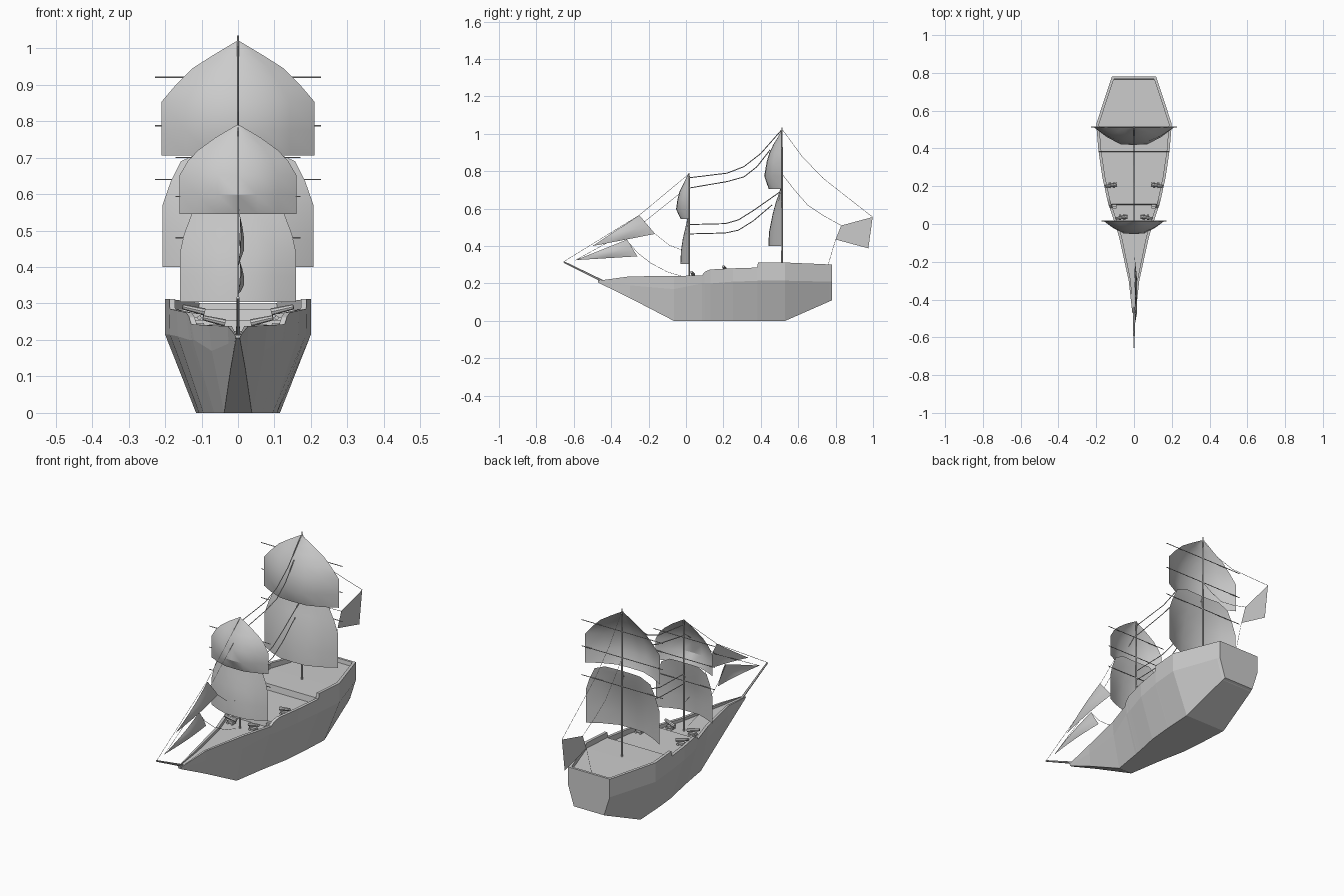
import bpy, bmesh, math
from mathutils import Vector, Matrix

if "Cube" in bpy.data.objects:
    bpy.data.objects.remove(bpy.data.objects["Cube"])


def finish(name, bm, smooth=None):
    bmesh.ops.recalc_face_normals(bm, faces=bm.faces)
    me = bpy.data.meshes.new(name)
    bm.to_mesh(me)
    bm.free()
    if smooth:
        me.shade_smooth()
        me.set_sharp_from_angle(angle=math.radians(smooth))
    ob = bpy.data.objects.new(name, me)
    bpy.context.collection.objects.link(ob)
    return ob


def add_rod(bm, a, b, r1, r2=None, sides=6):
    a, b = Vector(a), Vector(b)
    d = b - a
    m = Matrix.Translation((a + b) / 2) @ d.to_track_quat('Z', 'Y').to_matrix().to_4x4()
    bmesh.ops.create_cone(bm, cap_ends=True, segments=sides, radius1=r1,
                          radius2=r1 if r2 is None else r2, depth=d.length, matrix=m)


def rod(name, a, b, r1, r2=None, sides=6):
    bm = bmesh.new()
    add_rod(bm, a, b, r1, r2, sides)
    return finish(name, bm)


def rope(name, pts, r=0.001):
    """Rope in the centre plane through (y, z) points."""
    bm = bmesh.new()
    for p, q in zip(pts, pts[1:]):
        add_rod(bm, (0, *p), (0, *q), r, sides=4)
    return finish(name, bm)


# Hull: y, keel half-width, keel z, side half-width, side z, rail half-width, rail z, deck z
stations = [
    (-.47, .005, .205, .007, .21, .009, .215, .214),
    (-.30, .020, .122, .026, .19, .028, .238, .225),
    (-.065, .038, 0, .072, .17, .080, .240, .225),
    (.085, .062, 0, .120, .20, .128, .243, .225),
    (.100, .065, 0, .125, .20, .134, .262, .225),
    (.105, .066, 0, .126, .20, .135, .265, .255),
    (.13, .070, 0, .133, .20, .142, .275, .255),
    (.25, .095, 0, .165, .21, .168, .281, .255),
    (.38, .107, 0, .186, .214, .187, .285, .255),
    (.385, .107, 0, .187, .215, .188, .312, .285),
    (.53, .115, 0, .200, .215, .200, .312, .285),
    (.765, .088, .103, .122, .21, .122, .302, .282),
    (.768, .087, .105, .121, .21, .121, .302, .302),
    (.78, .085, .11, .117, .21, .117, .302, .302),
]
bm = bmesh.new()
rings = []
for y, hb, zb, hm, zm, ht, zt, zd in stations:
    hi = ht - min(.015, ht * .4)
    half = [(hb, zb), (hm, zm), (ht, zt), (hi, zt), (hi, zd)]
    ring = half + [(-x, z) for x, z in reversed(half)]
    rings.append([bm.verts.new((x, y, z)) for x, z in ring])
for a, b in zip(rings, rings[1:]):
    for i in range(10):
        j = (i + 1) % 10
        bm.faces.new((a[i], a[j], b[j], b[i]))
bm.faces.new(rings[0])
bm.faces.new(rings[-1])
bmesh.ops.remove_doubles(bm, verts=bm.verts, dist=1e-5)
finish("hull", bm)

# Masts and bowsprit
rod("fore_mast", (0, .017, .22), (0, .017, .79), .005, .003)
rod("main_mast", (0, .514, .28), (0, .514, 1.035), .005, .003)
rod("bowsprit", (0, -.44, .21), (0, -.655, .316), .006, .004)

# Yards
for name, y, hw, heights in (("main_yard", .513, .228, (.92, .787, .64)),
                             ("fore_yard", .016, .172, (.70, .593, .48))):
    for z in heights:
        rod(name, (-hw, y, z), (hw, y, z), .002, sides=5)


def square_sail(name, y, rows):
    """Billowing sheet; rows hold height, half-width and forward depth."""
    us = (-1, -.68, -.34, 0, .34, .68, 1)
    belly = (0, .55, .96, 1, .96, .55, 0)
    bm = bmesh.new()
    grid = [[bm.verts.new((u * w, y - d * b, z)) for u, b in zip(us, belly)]
            for z, w, d in rows]
    for a, b in zip(grid, grid[1:]):
        for i in range(len(us) - 1):
            bm.faces.new((a[i], a[i + 1], b[i + 1], b[i]))
    return finish(name, bm, 30)


square_sail("main_top_sail", .51, [(1.02, .003, 0), (.98, .07, .02), (.945, .125, .042),
            (.90, .17, .064), (.853, .21, .078), (.775, .21, .092), (.706, .21, .068)])
square_sail("main_course_sail", .51, [(.715, .10, .005), (.69, .157, .01), (.633, .185, .03),
            (.57, .207, .047), (.475, .207, .066), (.40, .207, .07)])
square_sail("fore_top_sail", .015, [(.79, .003, 0), (.755, .062, .018), (.72, .11, .036),
            (.69, .138, .05), (.652, .16, .06), (.597, .16, .068), (.545, .16, .044)])
square_sail("fore_course_sail", .015, [(.57, .08, .003), (.545, .127, .008), (.49, .148, .02),
            (.44, .159, .032), (.375, .159, .042), (.304, .159, .045)])


def stay_sail(name, head, clew, tack, bulge):
    """Triangular sail in the centre plane with a sideways bulge."""
    bm = bmesh.new()
    n = 5
    h, c, t = (Vector((0, *p)) for p in (head, clew, tack))
    rows = []
    for i in range(n + 1):
        row = []
        for j in range(i + 1):
            u, v = i / n, j / max(i, 1)
            p = t.lerp(h, u).lerp(t.lerp(c, u), v)
            p.x = bulge * math.sin(math.pi * (.15 + .7 * v)) * math.sin(math.pi * u * .9)
            row.append(bm.verts.new(p))
        rows.append(row)
    for a, b in zip(rows, rows[1:]):
        for j in range(len(a)):
            bm.faces.new((a[j], b[j], b[j + 1]))
            if j:
                bm.faces.new((a[j - 1], b[j], a[j]))
    return finish(name, bm, 40)


stay_sail("outer_jib", (-.25, .565), (-.165, .465), (-.50, .40), .018)
stay_sail("inner_jib", (-.315, .435), (-.26, .345), (-.59, .325), .018)

# Flag-like spanker astern
bm = bmesh.new()
bm.faces.new([bm.verts.new((0, y, z)) for y, z in
              ((.83, .51), (.998, .555), (.975, .388), (.80, .435))])
finish("spanker", bm)

# Rigging
rope("fore_stay", [(.015, .785), (-.25, .565), (-.655, .316)])
rope("inner_stay", [(.015, .72), (-.235, .52), (-.59, .325)])
rope("jib_sheet", [(-.32, .435), (-.26, .365), (-.19, .31), (-.10, .262), (-.02, .238)])
rope("outer_jib_sheet", [(-.165, .465), (-.09, .405), (.015, .365)])
rope("mizzen_stay_upper", [(.51, 1.03), (.62, .88), (.73, .765), (.87, .655), (.998, .555)])
rope("mizzen_stay_lower", [(.51, .79), (.58, .70), (.65, .62), (.74, .56), (.83, .51)])
rope("stern_sheet", [(.80, .435), (.76, .30)])
stays = [
    [(.015, .765), (.22, .79), (.31, .825), (.40, .895), (.51, 1.02)],
    [(.015, .71), (.22, .745), (.31, .77), (.38, .825), (.45, .915)],
    [(.015, .515), (.21, .52), (.28, .54), (.36, .59), (.51, .695)],
    [(.015, .465), (.21, .47), (.28, .485), (.36, .535), (.46, .62)],
]
for pts in stays:
    rope("mast_stay", pts, .0025)


def cannon(x, y, z, side):
    """Barrel on a small wheeled carriage, pointing outboard."""
    bm = bmesh.new()
    bmesh.ops.create_cube(bm, size=1, matrix=Matrix.Translation((x, y, z + .011))
                          @ Matrix.Diagonal((.034, .018, .012, 1)))
    add_rod(bm, (x - side * .026, y + .004, z + .022), (x + side * .034, y - .006, z + .036),
            .010, .007, 8)
    for dx in (-.012, .012):
        add_rod(bm, (x + dx, y - .014, z + .006), (x + dx, y + .014, z + .006), .006, sides=8)
    finish("cannon", bm)


for s in (-1, 1):
    cannon(s * .118, .205, .255, s)
    cannon(s * .062, .035, .225, s)
    # Steps between the fore deck and the main deck
    for i in range(2):
        bm = bmesh.new()
        bmesh.ops.create_cube(bm, size=1, matrix=Matrix.Translation((s * .105, .098 - i * .01, .236 - i * .006))
                              @ Matrix.Diagonal((.024, .012, .022 - i * .01, 1)))
        finish("deck_step", bm)
